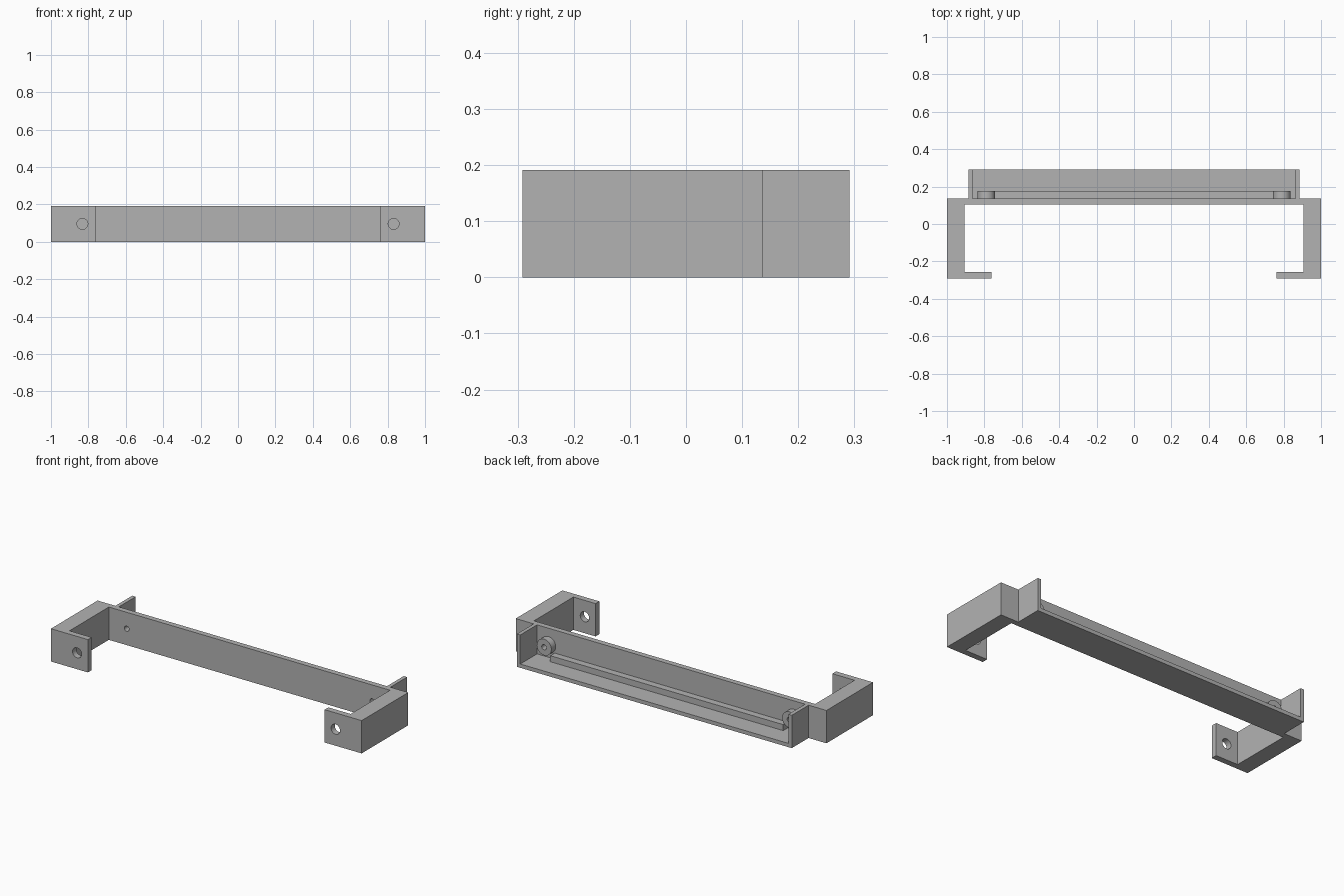
import bpy, bmesh, math
from mathutils import Matrix

if "Cube" in bpy.data.objects:
    bpy.data.objects.remove(bpy.data.objects["Cube"])

HEIGHT = 0.191
MID = HEIGHT / 2
WALL_FRONT, WALL_BACK = 0.105, 0.137
FRONT, BACK = -0.2915, 0.2915
BOSS_X, FLANGE_HOLE_X = 0.79, 0.832

grey = bpy.data.materials.new("plain grey")
grey.use_nodes = True
colour = (0.45, 0.45, 0.45, 1)
grey.diffuse_color = colour
grey.node_tree.nodes["Principled BSDF"].inputs["Base Color"].default_value = colour


def finish(name, bm):
    bmesh.ops.recalc_face_normals(bm, faces=bm.faces)
    mesh = bpy.data.meshes.new(name)
    bm.to_mesh(mesh)
    bm.free()
    mesh.materials.append(grey)
    obj = bpy.data.objects.new(name, mesh)
    bpy.context.collection.objects.link(obj)
    return obj


def extrude(name, points, direction):
    """Solid made by extruding a closed outline."""
    bm = bmesh.new()
    face = bm.faces.new([bm.verts.new(p) for p in points])
    side = bmesh.ops.extrude_face_region(bm, geom=[face])["geom"]
    bmesh.ops.translate(bm, vec=direction,
                        verts=[v for v in side if isinstance(v, bmesh.types.BMVert)])
    return finish(name, bm)


def rod(name, x, radius, y0, y1):
    """Cylinder along y at mid height."""
    bm = bmesh.new()
    place = Matrix.Translation((x, (y0 + y1) / 2, MID)) @ Matrix.Rotation(math.pi / 2, 4, "X")
    bmesh.ops.create_cone(bm, cap_ends=True, segments=48, radius1=radius,
                          radius2=radius, depth=y1 - y0, matrix=place)
    return finish(name, bm)


def select(obj):
    bpy.ops.object.select_all(action="DESELECT")
    obj.select_set(True)
    bpy.context.view_layer.objects.active = obj


def drill(obj, x, radius, y0, y1):
    cutter = rod("hole_cutter", x, radius, y0, y1)
    cutter.hide_render = True
    mod = obj.modifiers.new("hole", "BOOLEAN")
    mod.operation = "DIFFERENCE"
    mod.solver = "EXACT"
    mod.object = cutter
    select(obj)
    bpy.ops.object.modifier_apply(modifier=mod.name)
    bpy.data.objects.remove(cutter)


# Frame: long wall, two arms and inward flanges in one outline
half = [(0.905, WALL_FRONT), (0.905, -0.257), (0.762, -0.257),
        (0.762, FRONT), (1, FRONT), (1, WALL_BACK)]
outline = half + [(-x, y) for x, y in reversed(half)]
frame = extrude("bracket_frame", [(x, y, 0) for x, y in outline], (0, 0, HEIGHT))

# Tray behind the wall: floor with two upright ends
half = [(0.885, 0), (0.885, HEIGHT), (0.863, HEIGHT), (0.863, 0.022)]
outline = half + [(-x, z) for x, z in reversed(half)]
extrude("rear_tray", [(x, WALL_BACK, z) for x, z in outline], (0, BACK - WALL_BACK, 0))

# Rib along the foot of the wall, between the bosses
rib = [(WALL_BACK, 0.022), (0.177, 0.022), (0.177, 0.057), (WALL_BACK, 0.057)]
extrude("floor_rib", [(-0.75, y, z) for y, z in rib], (1.5, 0, 0))

# Screw bosses and holes on both sides
for label, side in (("left", 1), ("right", -1)):
    boss = rod(label + "_boss", side * BOSS_X, 0.047, WALL_BACK, 0.177)
    drill(boss, side * BOSS_X, 0.015, 0, BACK)
    drill(frame, side * BOSS_X, 0.015, 0, BACK)
    drill(frame, side * FLANGE_HOLE_X, 0.029, FRONT - 0.1, FRONT + 0.1)
    select(boss)
    bpy.ops.object.shade_smooth_by_angle()

select(frame)
bpy.ops.object.shade_smooth_by_angle()
